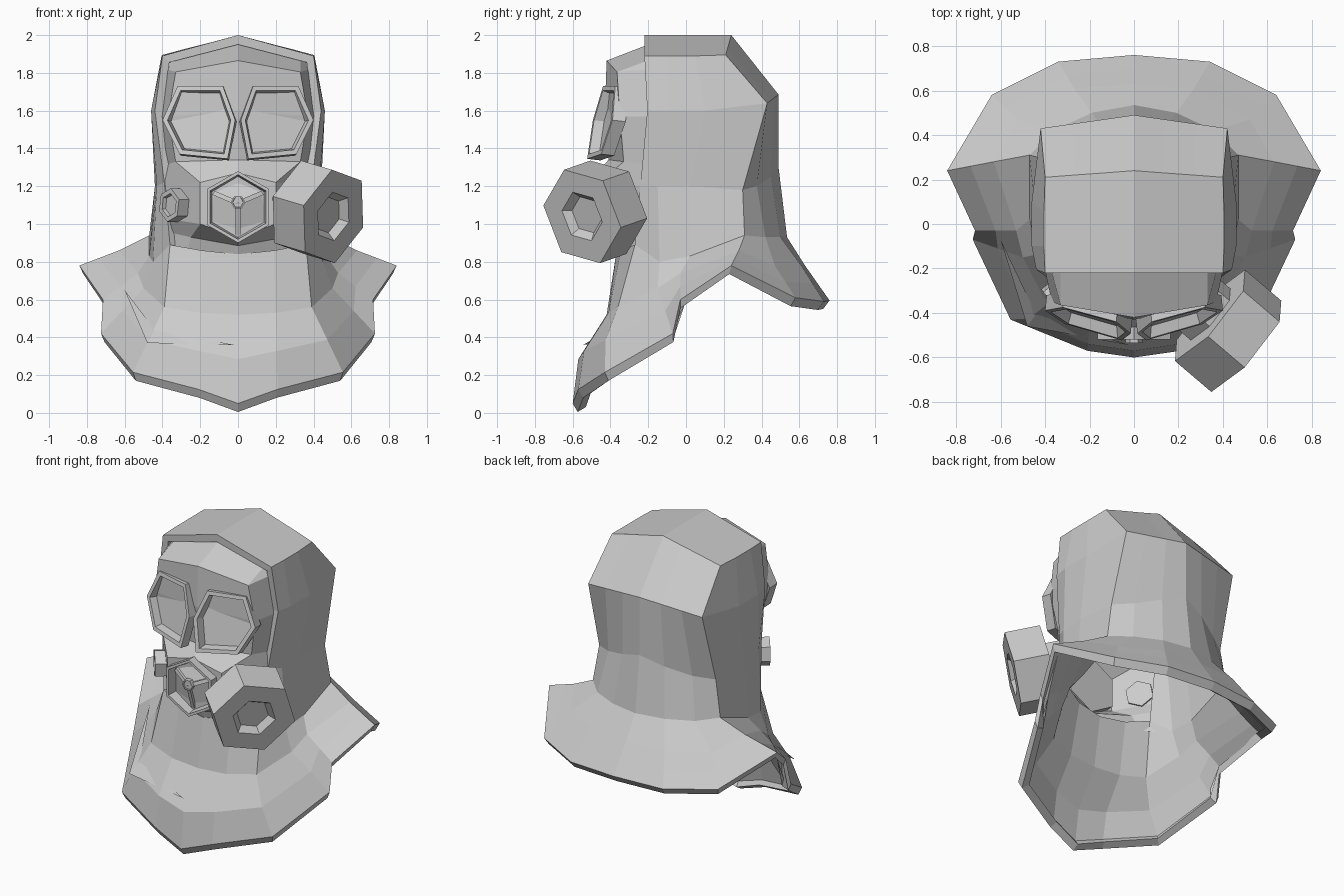
import bpy
from math import cos, sin, radians
from mathutils import Vector

if "Cube" in bpy.data.objects:
    bpy.data.objects.remove(bpy.data.objects["Cube"])


def make(name, verts, faces, mirror=False, thick=0):
    me = bpy.data.meshes.new(name)
    me.from_pydata([tuple(v) for v in verts], [], faces)
    me.update()
    ob = bpy.data.objects.new(name, me)
    bpy.context.collection.objects.link(ob)
    if mirror:
        ob.modifiers.new("mirror", "MIRROR").merge_threshold = 0.002
    if thick:
        s = ob.modifiers.new("cloth", "SOLIDIFY")
        s.thickness, s.offset = thick, -1
    return ob


def loft(name, rings, cap=None, thick=0):
    """Skin half rings listed from top to bottom; None leaves a gap."""
    verts, idx = [], []
    for r in rings:
        row = []
        for p in r:
            row.append(None if p is None else len(verts))
            if p is not None:
                verts.append(p)
        idx.append(row)
    faces = []
    for a, b in zip(idx, idx[1:]):
        for i in range(len(a) - 1):
            q = (a[i], b[i], b[i + 1], a[i + 1])
            if None not in q:
                faces.append(q)
    if cap:
        verts.append(cap)
        faces.append([i for i in idx[0] if i is not None] + [len(verts) - 1])
    return make(name, verts, faces, True, thick)


def framed(name, outline, origin, u, v, n, depth, inset, recess, taper=.92, mirror=False):
    """Prism with a rim and a recessed face; its front lies at origin."""
    o, u, v, n = (Vector(a) for a in (origin, u, v, n))
    k = len(outline)
    cx = sum(p[0] for p in outline) / k
    cy = sum(p[1] for p in outline) / k
    verts = []
    for s, d in ((1, -depth), (1, 0), (inset, 0), (inset * taper, -recess)):
        for x, y in outline:
            verts.append(o + u * (cx + (x - cx) * s) + v * (cy + (y - cy) * s) + n * d)
    faces = [(r * k + i, r * k + (i + 1) % k, (r + 1) * k + (i + 1) % k, (r + 1) * k + i)
             for r in range(3) for i in range(k)]
    faces.append(list(range(k))[::-1])
    faces.append(list(range(3 * k, 4 * k)))
    return make(name, verts, faces, mirror)


def hexagon(r, phase=30):
    return [(r * cos(radians(phase + 60 * i)), r * sin(radians(phase + 60 * i))) for i in range(6)]


def basis(n):
    n = Vector(n).normalized()
    u = Vector((0, 0, 1)).cross(n).normalized()
    return u, n.cross(u), n


# cape: half rings run front, side, back
edge = [(0, -.60, .05), (.21, -.57, .125), (.555, -.43, .215), (.725, -.07, .42),
        (.715, -.03, .60), (.84, .24, .78), (.64, .58, .61), (.34, .73, .59), (0, .76, .595)]
fold = [(0, -.42, .52), (.2, -.41, .53), (.39, -.36, .56), (.50, -.15, .66),
        (.53, -.03, .74), (.63, .28, .86), (.52, .47, .78), (.27, .61, .78), (0, .63, .78)]
neck = [(0, -.37, .84), (.19, -.345, .86), (.36, -.27, .89), (.45, -.14, .80),
        (.47, .02, .83), (.47, .31, .94), (.36, .42, .93), (.19, .50, .93), (0, .535, .93)]
# hood around the face opening
jaw = [None, None, (.39, -.24, 1.22), (.43, -.15, 1.2), (.44, .02, 1.2),
       (.43, .30, 1.18), (.31, .375, 1.2), (.155, .45, 1.25), (0, .49, 1.30)]
brow = [None, None, (.44, -.205, 1.6), (.46, -.1, 1.6), (.46, .1, 1.6),
        (.42, .43, 1.64), (.28, .45, 1.655), (.14, .47, 1.67), (0, .49, 1.685)]
crown = [None, None, (.40, -.22, 1.89), (.405, -.1, 1.89), (.405, .05, 1.89),
         (.40, .21, 1.895), (.27, .22, 1.93), (.13, .23, 1.965), (0, .24, 2.0)]
push = [.06, .05, .03] + [0] * 6
swell = [(Vector(a) + Vector(b)) / 2 - Vector((0, p, 0)) for a, b, p in zip(edge, fold, push)]
hem = [(x * .975, y * .955, z - .045) for x, y, z in edge]
loft("hood_and_cape", [crown, brow, jaw, neck, fold, swell, edge, hem], (0, -.22, 2.0), .05)

# creased fold of cloth on the cape
make("cape_crease", [(-.60, -.07, .65), (-.48, -.46, .37), (-.02, -.545, .36), (-.44, -.405, .44)],
     [(0, 1, 3), (1, 2, 3)])

# face mask: half rings run centre to side
loft("face_mask", [
    [(0, -.20, 1.95), (.33, -.19, 1.87), (.39, -.12, 1.84)],
    [(0, -.42, 1.865), (.33, -.365, 1.805), (.38, -.18, 1.82)],
    [(0, -.43, 1.6), (.37, -.35, 1.57), (.41, -.16, 1.57)],
    [(0, -.41, 1.34), (.33, -.33, 1.33), (.39, -.15, 1.31)],
    [(0, -.47, 1.27), (.20, -.46, 1.22), (.40, -.22, 1.2)],
    [(0, -.47, .93), (.20, -.45, 1.0), (.39, -.22, 1.03)],
    [(0, -.39, .885), (.25, -.32, .93), (.38, -.2, .96)],
    [(0, -.35, .80), (.28, -.28, .82), (.40, -.18, .80)]])

# goggles, tilted back and wrapped round the face
lens = [(.015, 0), (.055, -.205), (.31, -.18), (.40, 0), (.32, .18), (.08, .18)]
framed("goggles", lens, (0, -.497, 1.55), (1, .27, 0), (0, .2, 1), (.1, -.99, .12),
       .07, .87, .05, mirror=True)

# front valve: hexagonal frame, cube-cornered core, three struts and a stud
un = basis((0, -1, 0))
framed("valve_frame", hexagon(.19), (0, -.52, 1.09), *un, .12, .9, .075)
core = [Vector((x, -.455, 1.09 + z)) for x, z in hexagon(.16)] + [Vector((0, -.515, 1.11))]
make("valve_core", core, [(6, (i + 2) % 6, (i + 1) % 6, i) for i in (0, 2, 4)])
for k in range(3):
    a = radians(30 + 120 * k)
    d, s = Vector((cos(a), 0, sin(a))), Vector((-sin(a), 0, cos(a))) * .012
    c, e = Vector((0, -.53, 1.11)), Vector((0, -.475, 1.09)) + d * .15
    b = Vector((0, .03, 0))
    make("valve_strut_%d" % k,
         [c - s, e - s, e + s, c + s, c - s + b, e - s + b, e + s + b, c + s + b],
         [(0, 1, 2, 3), (7, 6, 5, 4), (0, 4, 5, 1), (2, 6, 7, 3), (1, 5, 6, 2), (3, 7, 4, 0)])
framed("valve_stud", hexagon(.038, 0), (0, -.535, 1.115), *un, .03, .8, .006)

# filter canister on one cheek, small plug on the other
axis = basis((.74, -.63, -.22))
framed("filter_canister", hexagon(.265, 47), (.505, -.55, 1.04), *axis, .22, .52, .04, .74)
framed("filter_socket", hexagon(.15, 47), (.36, -.42, 1.08), *axis, .12, .8, .01)
framed("cheek_plug", hexagon(.09, 20), (-.365, -.36, 1.10), *basis((-.78, -.62, 0)),
       .08, .7, .02)
